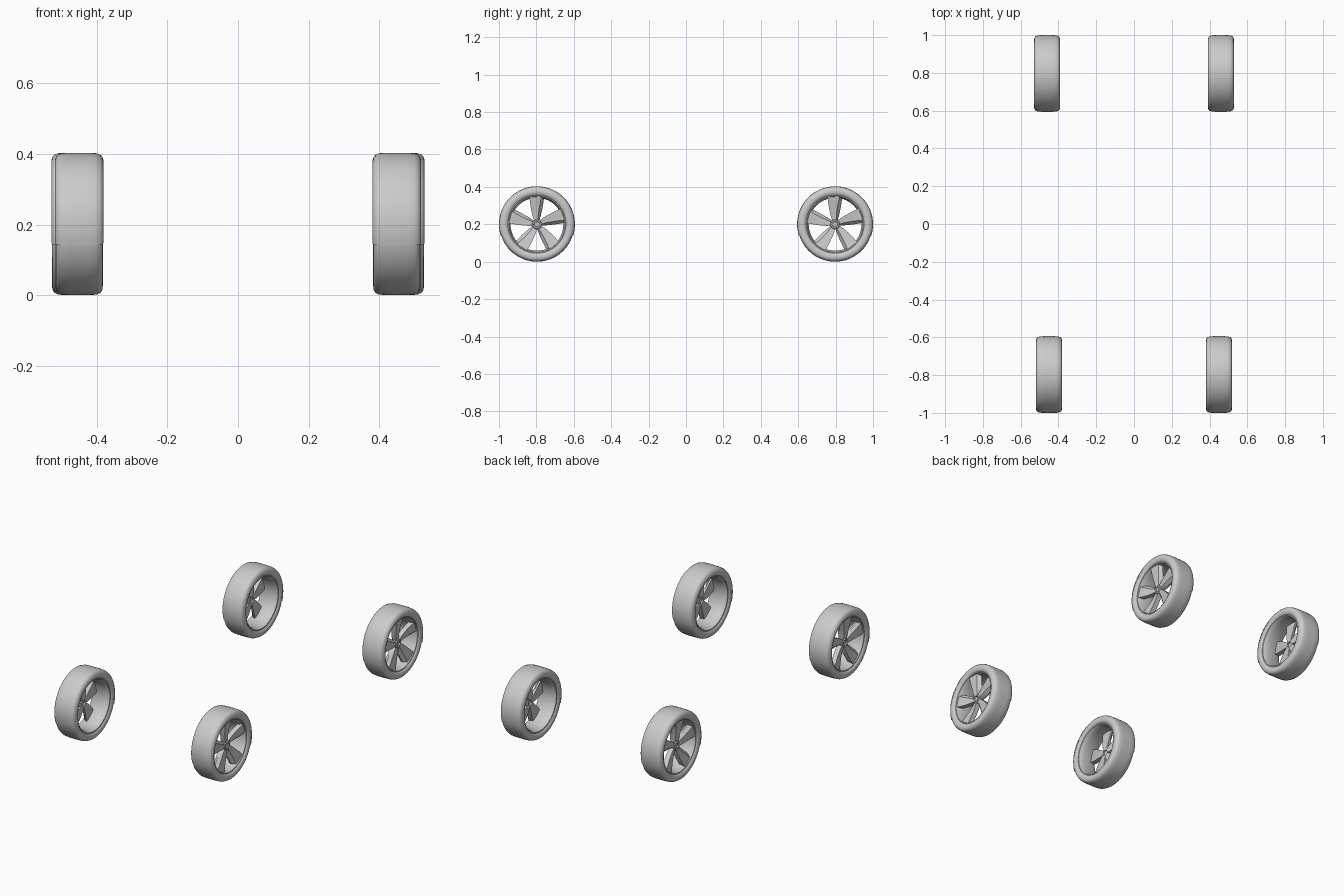
import bpy, bmesh
from math import sin, cos, pi, radians

if "Cube" in bpy.data.objects:
    bpy.data.objects.remove(bpy.data.objects["Cube"])

R = 0.2
# Cross-sections as (axial, radius); +axial is the outer face of the wheel
TYRE = [(-.056, .154), (-.063, .160), (-.067, .172), (-.066, .184), (-.061, .193), (-.050, .1985),
        (-.025, .2), (.025, .2), (.050, .1985), (.061, .193), (.066, .184), (.067, .172),
        (.063, .160), (.056, .154)]
RIM = [(-.056, .155), (-.060, .156), (-.060, .150), (-.052, .145), (-.030, .141), (.030, .141),
       (.044, .146), (.057, .150), (.057, .156), (.052, .155)]
COVER = [(-.069, .182), (-.066, .191), (-.060, .198), (-.048, .202), (-.025, .203),
         (.025, .203), (.048, .202), (.060, .198), (.066, .191), (.069, .182)]
HUB = [(.015, .0), (.015, .026), (.036, .026), (.040, .022), (.040, .015), (.034, .013), (.034, .0)]


def finish(bm, name, place):
    cx, cy, side = place
    for v in bm.verts:
        v.co = (side * (cx + v.co.x), cy + v.co.y, R + v.co.z)
    bmesh.ops.remove_doubles(bm, verts=bm.verts, dist=1e-5)
    bmesh.ops.recalc_face_normals(bm, faces=bm.faces)
    me = bpy.data.meshes.new(name)
    bm.to_mesh(me)
    bm.free()
    ob = bpy.data.objects.new(name, me)
    bpy.context.collection.objects.link(ob)
    bpy.context.view_layer.objects.active = ob
    ob.select_set(True)
    bpy.ops.object.shade_smooth_by_angle(angle=radians(35))
    ob.select_set(False)


def lathe(name, prof, place, a0=0, a1=360, n=72):
    """Spin a profile about the x axis between two angles."""
    bm = bmesh.new()
    rings = []
    for i in range(n + 1):
        a = radians(a0 + (a1 - a0) * i / n)
        rings.append([bm.verts.new((x, r * cos(a), r * sin(a))) for x, r in prof])
    for p, q in zip(rings, rings[1:]):
        for j in range(len(prof) - 1):
            bm.faces.new((p[j], p[j + 1], q[j + 1], q[j]))
    finish(bm, name, place)


# Spoke stations: radius, front edge from, front edge to, bevel edge (tangential), face height
SPOKE = [(.016, -.012, .008, .014, .036), (.045, -.020, .010, .024, .038),
         (.085, -.026, .018, .036, .043), (.120, -.029, .027, .044, .049),
         (.147, -.030, .036, .050, .053)]


def spokes(place):
    bm = bmesh.new()
    for k in range(5):
        a = radians(94 + 72 * k)
        rows = []
        for r, t0, t1, t2, x in SPOKE:
            sec = [(x, t0), (x - .003, t1), (x - .020, t2), (x - .030, t2), (x - .030, t0)]
            rows.append([bm.verts.new((h, r * cos(a) + t * sin(a), r * sin(a) - t * cos(a)))
                         for h, t in sec])
        for p, q in zip(rows, rows[1:]):
            for j in range(5):
                m = (j + 1) % 5
                bm.faces.new((p[j], p[m], q[m], q[j]))
        bm.faces.new(rows[0])
        bm.faces.new(rows[-1])
    finish(bm, "spokes", place)


# Four wheels, mirrored left to right; the rear track is slightly wider
for axle, cx, cy in (("front", .45, -.797), ("rear", .46, .797)):
    for side in (1, -1):
        place = (cx, cy, side)
        tag = axle + ("_right_" if side > 0 else "_left_")
        lathe(tag + "tyre", TYRE, place)
        lathe(tag + "rim", RIM, place)
        lathe(tag + "hub", HUB, place, n=32)
        # Thin cover over the upper part of the tyre
        lathe(tag + "tyre_cover", COVER, place, -17, 197, 48)
        spokes(place)
